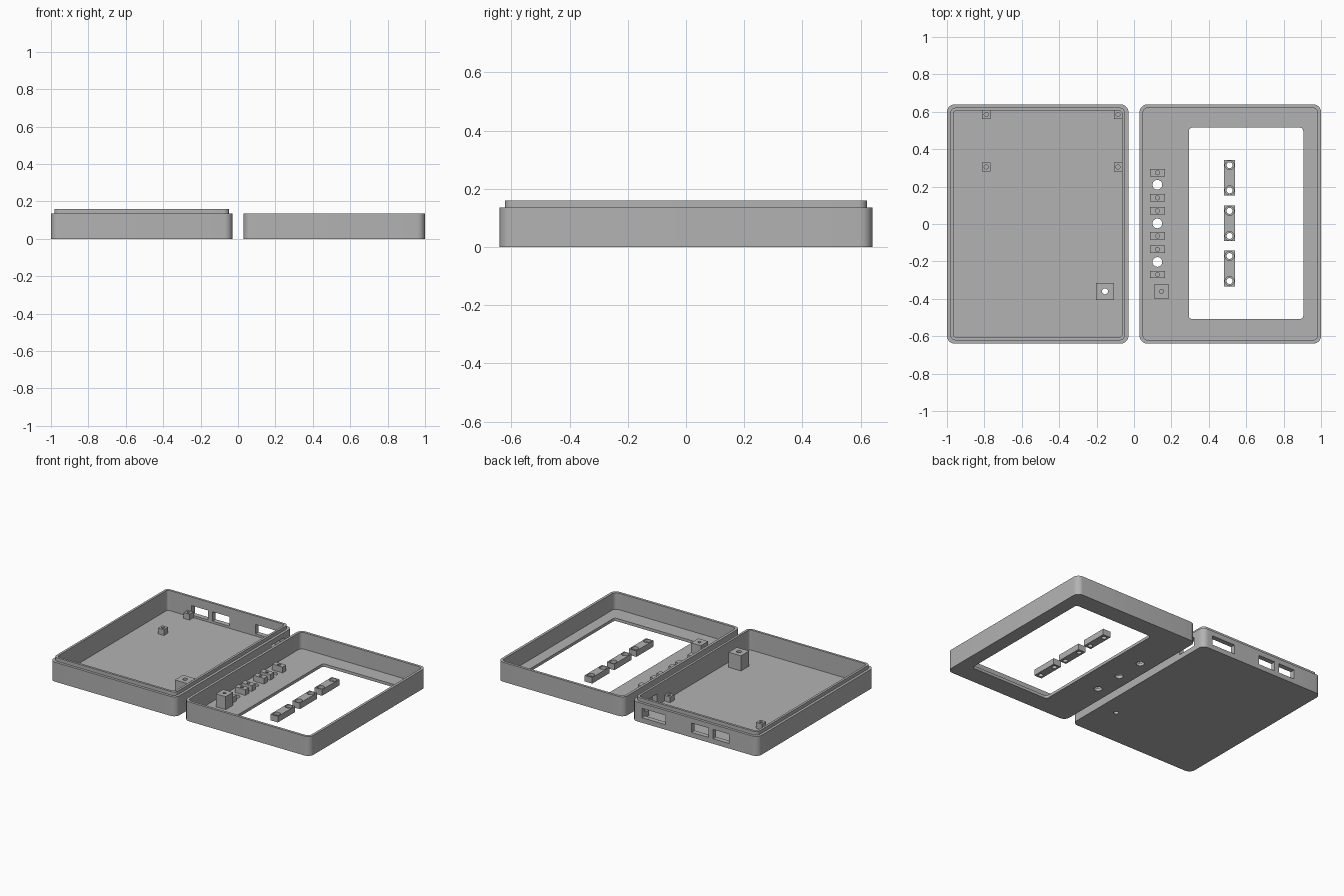
import bpy, bmesh, math

if "Cube" in bpy.data.objects:
    bpy.data.objects.remove(bpy.data.objects["Cube"], do_unlink=True)

GREY = (0.45, 0.45, 0.45, 1)
plastic = bpy.data.materials.new("grey plastic")
plastic.use_nodes = True
plastic.diffuse_color = GREY
plastic.node_tree.nodes["Principled BSDF"].inputs["Base Color"].default_value = GREY


def rounded(x0, x1, y0, y1, r, steps=8):
    """Outline of a rectangle with rounded corners."""
    if r <= 0:
        return [(x0, y0), (x1, y0), (x1, y1), (x0, y1)]
    pts = []
    corners = [(x1 - r, y1 - r), (x0 + r, y1 - r), (x0 + r, y0 + r), (x1 - r, y0 + r)]
    for i, (cx, cy) in enumerate(corners):
        for k in range(steps + 1):
            a = math.pi / 2 * (i + k / steps)
            pts.append((cx + r * math.cos(a), cy + r * math.sin(a)))
    return pts


def circle(cx, cy, r, n=24):
    return [(cx + r * math.cos(math.tau * i / n), cy + r * math.sin(math.tau * i / n))
            for i in range(n)]


def prism(name, outline, z0, z1):
    """Extrude an outline upwards into a solid."""
    bm = bmesh.new()
    face = bm.faces.new([bm.verts.new((x, y, z0)) for x, y in outline])
    top = bmesh.ops.extrude_face_region(bm, geom=[face])["geom"]
    bmesh.ops.translate(bm, vec=(0, 0, z1 - z0),
                        verts=[v for v in top if isinstance(v, bmesh.types.BMVert)])
    bmesh.ops.recalc_face_normals(bm, faces=bm.faces)
    mesh = bpy.data.meshes.new(name)
    bm.to_mesh(mesh)
    bm.free()
    mesh.materials.append(plastic)
    obj = bpy.data.objects.new(name, mesh)
    bpy.context.collection.objects.link(obj)
    return obj


def combine(obj, other, operation="DIFFERENCE"):
    """Apply a boolean and discard the second solid."""
    bpy.context.view_layer.objects.active = obj
    mod = obj.modifiers.new("bool", "BOOLEAN")
    mod.operation, mod.solver, mod.object = operation, "EXACT", other
    bpy.ops.object.modifier_apply(modifier=mod.name)
    bpy.data.objects.remove(other, do_unlink=True)


def cut(obj, outline, z0, z1):
    combine(obj, prism("cutter", outline, z0, z1))


def finish(obj):
    bpy.ops.object.select_all(action="DESELECT")
    obj.select_set(True)
    bpy.context.view_layer.objects.active = obj
    bpy.ops.object.shade_smooth_by_angle(angle=math.radians(30))


def standoff(name, cx, cy, w, d, top, hole, hole_bottom):
    """Square block with a screw hole, standing on a case floor."""
    obj = prism(name, rounded(cx - w / 2, cx + w / 2, cy - d / 2, cy + d / 2, 0), FLOOR - 0.002, top)
    cut(obj, circle(cx, cy, hole, 16), hole_bottom, top + 0.1)
    finish(obj)


HALF_Y, INNER, OUTER = 0.64, 0.03, 1.0
HEIGHT, LIP_TOP, FLOOR = 0.135, 0.16, 0.02
LIP_IN, WALL = 0.018, 0.034


def tray_outline(side, inset):
    x0, x1 = sorted((side * INNER, side * OUTER))
    return rounded(x0 + inset, x1 - inset, -HALF_Y + inset, HALF_Y - inset, 0.042 - inset * 0.7)


# Base tray with a raised lip
base = prism("base_tray", tray_outline(-1, 0), 0, HEIGHT)
combine(base, prism("lip", tray_outline(-1, LIP_IN), 0.05, LIP_TOP), "UNION")
cut(base, tray_outline(-1, WALL), FLOOR, 0.3)

# Port openings in the back wall and one in the inner side wall
for x0, x1 in [(-0.29, -0.11), (-0.62, -0.49), (-0.78, -0.655)]:
    cut(base, rounded(x0, x1, 0.55, 0.7, 0), 0.035, 0.1)
cut(base, rounded(-0.1, 0, 0.41, 0.55, 0), 0.035, 0.1)
cut(base, circle(-0.155, -0.36, 0.016), -0.1, 0.1)
finish(base)

# Board standoffs and screw post in the base
for i, x in enumerate((-0.79, -0.085)):
    for j, y in enumerate((0.305, 0.585)):
        standoff(f"board_standoff_{i}{j}", x, y, 0.046, 0.046, 0.06, 0.011, 0.03)
standoff("base_screw_post", -0.155, -0.36, 0.095, 0.09, 0.125, 0.016, -0.1)

# Lid tray with display window and button holes
lid = prism("lid_tray", tray_outline(1, 0), 0, HEIGHT)
cut(lid, tray_outline(1, LIP_IN), FLOOR, 0.3)
cut(lid, rounded(0.293, 0.905, -0.508, 0.515, 0.018), -0.1, 0.1)
for y in (0.21, 0.003, -0.203):
    cut(lid, circle(0.125, y, 0.026), -0.1, 0.1)
finish(lid)

# Button standoffs in pairs around each hole, and the lid screw post
for i, y in enumerate((0.207, 0.003, -0.203)):
    for j, side in enumerate((-1, 1)):
        standoff(f"button_standoff_{i}{j}", 0.125, y + side * 0.067, 0.08, 0.04, 0.06, 0.011, 0.03)
standoff("lid_screw_post", 0.148, -0.36, 0.075, 0.08, 0.11, 0.011, 0.05)

# Loose button retaining bars with countersunk holes
for i, y in enumerate((0.247, 0.003, -0.238)):
    bar = prism(f"button_bar_{i}", rounded(0.482, 0.54, y - 0.095, y + 0.095, 0), 0, 0.042)
    for side in (-1, 1):
        cut(bar, circle(0.511, y + side * 0.067, 0.016), -0.1, 0.1)
        cut(bar, circle(0.511, y + side * 0.067, 0.024), 0.022, 0.1)
    finish(bar)
